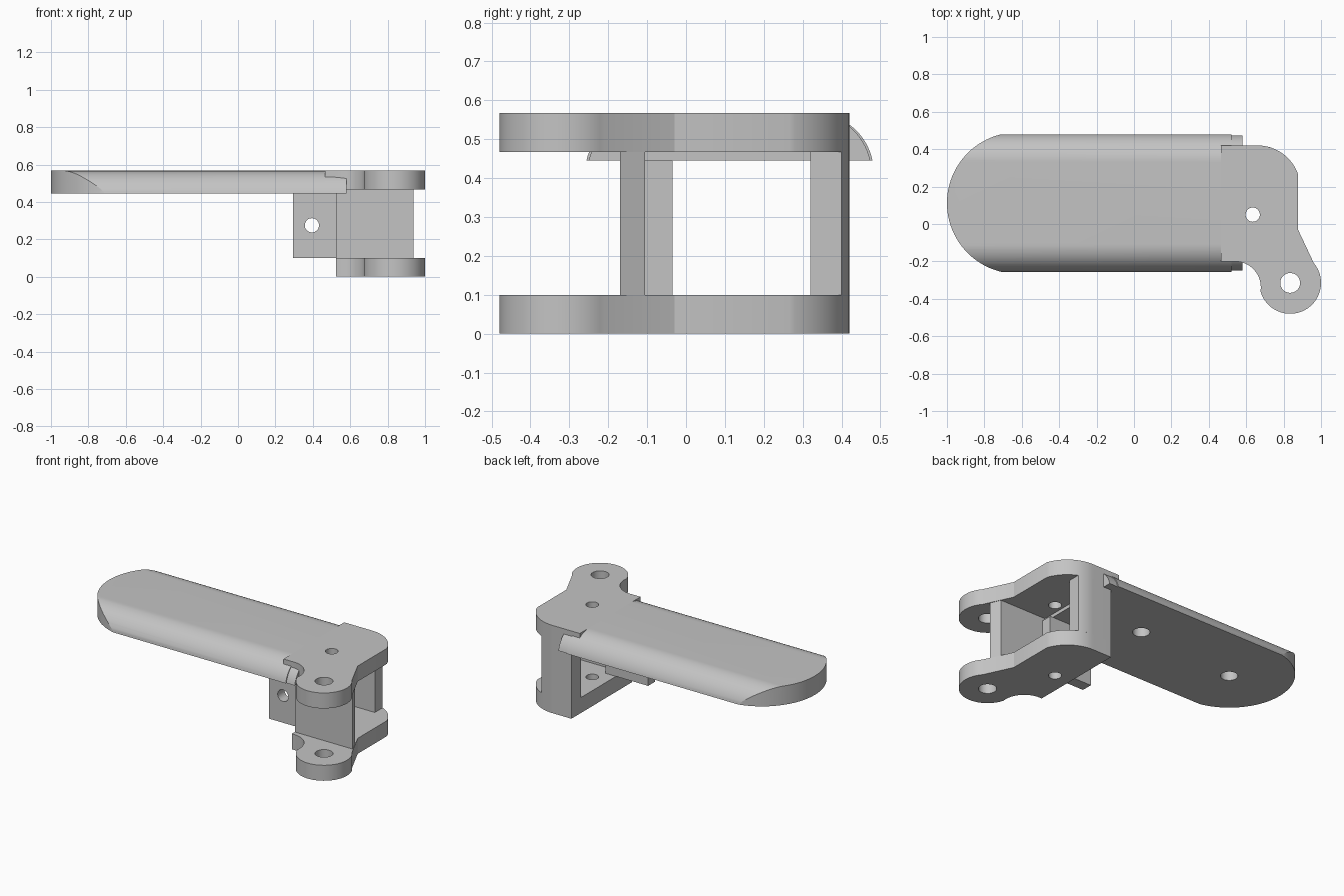
import bpy, bmesh
from math import cos, sin, radians, pi
from mathutils import Matrix

cube = bpy.data.objects.get("Cube")
if cube:
    bpy.data.objects.remove(cube, do_unlink=True)

grey = bpy.data.materials.new("plain grey")
grey.use_nodes = True
colour = (0.55, 0.55, 0.55, 1)
grey.diffuse_color = colour
grey.node_tree.nodes["Principled BSDF"].inputs["Base Color"].default_value = colour


def arc(cx, cy, r, start, end, steps=20):
    """Points along an arc, angles in degrees."""
    angles = [radians(start + (end - start) * i / steps) for i in range(steps + 1)]
    return [(cx + r * cos(a), cy + r * sin(a)) for a in angles]


def prism(name, points, low, high, axis="Z"):
    """Extrude a closed outline: (x, y) along z, or (y, z) along x."""
    place = (lambda a, b, h: (a, b, h)) if axis == "Z" else (lambda a, b, h: (h, a, b))
    bm = bmesh.new()
    base = bm.faces.new([bm.verts.new(place(a, b, low)) for a, b in points])
    grown = bmesh.ops.extrude_face_region(bm, geom=[base])["geom"]
    verts = [g for g in grown if isinstance(g, bmesh.types.BMVert)]
    bmesh.ops.translate(bm, verts=verts, vec=place(0, 0, high - low))
    return finish(name, bm)


def finish(name, bm):
    bmesh.ops.recalc_face_normals(bm, faces=bm.faces)
    mesh = bpy.data.meshes.new(name)
    bm.to_mesh(mesh)
    bm.free()
    mesh.materials.append(grey)
    ob = bpy.data.objects.new(name, mesh)
    bpy.context.collection.objects.link(ob)
    return ob


def drill(centre, radius, depth, axis="Z"):
    bm = bmesh.new()
    matrix = Matrix.Translation(centre)
    if axis == "Y":
        matrix = matrix @ Matrix.Rotation(pi / 2, 4, "X")
    bmesh.ops.create_cone(bm, cap_ends=True, segments=40, radius1=radius,
                          radius2=radius, depth=depth, matrix=matrix)
    return finish("hole_cutter", bm)


def combine(ob, tool, operation="DIFFERENCE"):
    """Apply a boolean and discard the tool object."""
    mod = ob.modifiers.new("cut", "BOOLEAN")
    mod.operation, mod.solver, mod.object = operation, "EXACT", tool
    bpy.context.view_layer.objects.active = ob
    bpy.ops.object.modifier_apply(modifier=mod.name)
    bpy.data.objects.remove(tool, do_unlink=True)


def box(name, x0, x1, y0, y1, z0, z1):
    return prism(name, [(x0, y0), (x1, y0), (x1, y1), (x0, y1)], z0, z1)


TOP, LEVER_BASE, MID_Y = 0.567, 0.445, 0.112


def lever_section(inset):
    """Flat-bottomed section with rounded upper edges."""
    right = arc(0.33 - inset, TOP - 0.153, 0.153, 11.7, 90, 16)
    return right + [(2 * MID_Y - y, z) for y, z in reversed(right)]


# Lever paddle: rounded section trimmed to a rounded end
lever = prism("lever", lever_section(0), -1.1, 0.52, "X")
end_plan = arc(-0.622, MID_Y, 0.378, 90, 270, 48) + [(0.7, -0.266), (0.7, 0.49)]
combine(lever, prism("end_cutter", end_plan, 0.3, 0.7), "INTERSECT")
for x, y in [(0.08, 0.16), (-0.63, 0.1)]:
    combine(lever, drill((x, y, LEVER_BASE), 0.05, 0.16))

# Narrow tongue where the lever enters the bracket
tongue = prism("lever_tongue", lever_section(0.006), 0.52, 0.58, "X")


# Bracket cheeks with pivot ear
def cheek(name, left, low, high):
    outline = [(left, 0.42)] + arc(0.66, 0.19, 0.23, 90, 19.4)
    outline += [(0.877, -0.03)]
    outline += arc(0.835, -0.315, 0.165, 40, -164, 40)
    outline += arc(0.54, -0.338, 0.138, -9, 90) + [(left, -0.2)]
    ob = prism(name, outline, low, high)
    for x, y, r in [(0.835, -0.315, 0.053), (0.635, 0.05, 0.038)]:
        combine(ob, drill((x, y, (low + high) / 2), r, 0.3))
    return ob


upper = cheek("upper_cheek", 0.465, 0.467, TOP)
lower = cheek("lower_cheek", 0.525, 0, 0.1)

# Walls joining the cheeks
front_plan = [(0.525, -0.17), (0.939, -0.17), (0.909, -0.105), (0.525, -0.105)]
front_wall = prism("front_wall", front_plan, 0.1, 0.467)
back_plan = [(0.525, 0.32), (0.754, 0.32)] + arc(0.66, 0.19, 0.23, 65.9, 90, 10)
back_wall = prism("back_wall", back_plan + [(0.525, 0.42)], 0.1, 0.467)

# Drilled lug below the lever
lug = box("drilled_lug", 0.295, 0.6, -0.105, -0.035, 0.1, LEVER_BASE)
combine(lug, drill((0.395, -0.07, 0.275), 0.038, 0.3, "Y"))

# Smooth the curves, keep the edges crisp
for ob in (lever, tongue, upper, lower, front_wall, back_wall, lug):
    bpy.ops.object.select_all(action="DESELECT")
    ob.select_set(True)
    bpy.context.view_layer.objects.active = ob
    bpy.ops.object.shade_smooth_by_angle(angle=radians(25))
